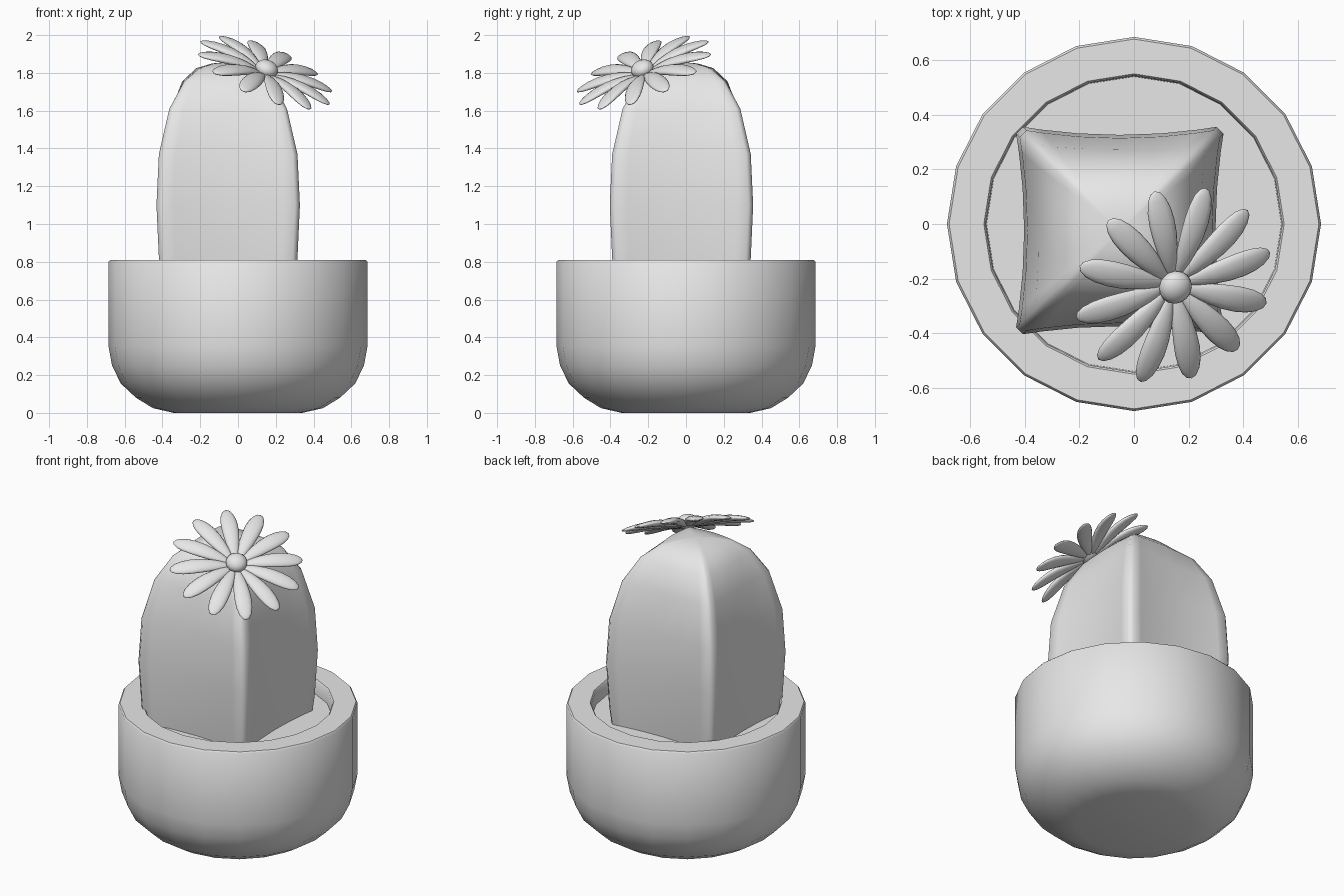
import bpy, bmesh
from math import sin, cos, pi, radians
from mathutils import Matrix, Vector

if "Cube" in bpy.data.objects:
    bpy.data.objects.remove(bpy.data.objects["Cube"], do_unlink=True)

clay = bpy.data.materials.new("light_grey")
clay.use_nodes = True
clay.diffuse_color = (0.8, 0.8, 0.8, 1)
clay.node_tree.nodes["Principled BSDF"].inputs["Base Color"].default_value = (0.8, 0.8, 0.8, 1)


def finish(name, bm, angle=45):
    bmesh.ops.recalc_face_normals(bm, faces=bm.faces)
    mesh = bpy.data.meshes.new(name)
    bm.to_mesh(mesh)
    bm.free()
    mesh.materials.append(clay)
    ob = bpy.data.objects.new(name, mesh)
    bpy.context.collection.objects.link(ob)
    bpy.ops.object.select_all(action='DESELECT')
    ob.select_set(True)
    bpy.context.view_layer.objects.active = ob
    bpy.ops.object.shade_smooth_by_angle(angle=radians(angle))
    return ob


def loft(name, rings, start, end, angle=45):
    """Skin a stack of equal rings and close both ends with a centre point."""
    bm = bmesh.new()
    loops = [[bm.verts.new(p) for p in ring] for ring in rings]
    n = len(loops[0])
    for a, b in zip(loops, loops[1:]):
        for i in range(n):
            j = (i + 1) % n
            bm.faces.new((a[i], a[j], b[j], b[i]))
    for loop, tip in ((loops[0], start), (loops[-1], end)):
        c = bm.verts.new(tip)
        for i in range(n):
            bm.faces.new((loop[i], loop[(i + 1) % n], c))
    return finish(name, bm, angle)


# Pot: rounded base, straight wall, softened rim, recessed soil surface
SIDES = 20
profile = [(0.34, 0), (0.45, 0.025), (0.54, 0.08), (0.62, 0.155), (0.667, 0.25),
           (0.685, 0.35), (0.685, 0.8), (0.677, 0.81), (0.55, 0.81),
           (0.543, 0.8), (0.54, 0.72)]
rings = [[(r * cos(2 * pi * i / SIDES), r * sin(2 * pi * i / SIDES), z)
          for i in range(SIDES)] for r, z in profile]
loft("pot", rings, (0, 0, 0), (0, 0, 0.72))


# Cactus body: square section with pinched sides, rounding off at the crown
def section(half, roundness, z):
    pts = []
    for k in range(4):
        turn = Matrix.Rotation(k * pi / 2, 3, 'Z')
        for t in (-0.92, -0.75, -0.4, 0, 0.4, 0.75, 0.92):
            p = Vector((1 - 0.09 * (1 - t * t), t, 0))
            p = p.lerp(p.normalized() * 0.97, roundness)
            p = turn @ p * half
            pts.append((p.x - 0.052, p.y - 0.024, z))
    return pts


stack = [(0.36, 0, 0.7), (0.372, 0, 0.82), (0.385, 0, 1.1), (0.372, 0, 1.37),
         (0.325, 0.1, 1.61), (0.262, 0.35, 1.755), (0.18, 0.5, 1.825), (0.09, 0.6, 1.85)]
loft("cactus_body", [section(*s) for s in stack], (-0.052, -0.024, 0.7),
     (-0.052, -0.024, 1.858), 60)

# Flower frame: x runs downhill, z is the direction the flower faces
tilt = (Matrix.Translation((0.143, -0.223, 1.8)) @ Matrix.Rotation(-pi / 4, 4, 'Z')
        @ Matrix.Rotation(radians(30), 4, 'Y'))

# Twelve plump, gently arched petals
for k in range(12):
    bm = bmesh.new()
    bmesh.ops.create_uvsphere(bm, u_segments=12, v_segments=10, radius=1,
                              matrix=Matrix.Rotation(pi / 2, 4, 'Y'))
    for v in bm.verts:
        t = (v.co.x + 1) / 2
        v.co = Vector((0.03 + 0.357 * t, v.co.y * 0.054 * (0.6 + 0.55 * t),
                       v.co.z * 0.02 + 0.02 * sin(pi * t)))
    bm.transform(tilt @ Matrix.Rotation(k * pi / 6, 4, 'Z'))
    finish("petal_%02d" % (k + 1), bm, 80)

# Flower centre
bm = bmesh.new()
bmesh.ops.create_uvsphere(bm, u_segments=16, v_segments=10, radius=1)
bm.transform(tilt @ Matrix.Translation((0, 0, 0.025)) @ Matrix.Diagonal((0.062, 0.062, 0.045, 1)))
finish("flower_centre", bm, 80)
